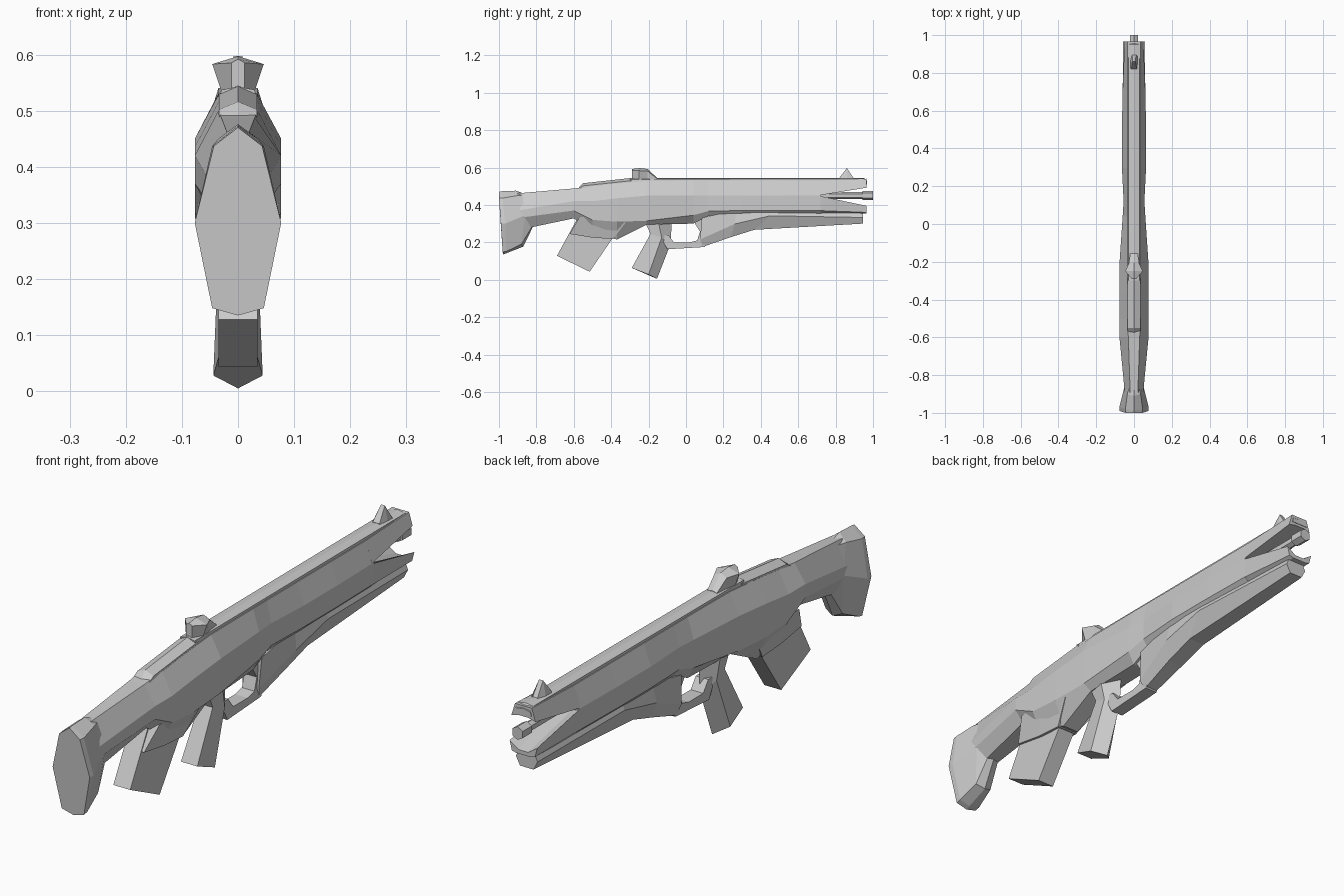
import bpy, bmesh, math
from mathutils import Matrix


def finish(name, bm):
    bmesh.ops.recalc_face_normals(bm, faces=bm.faces)
    me = bpy.data.meshes.new(name)
    bm.to_mesh(me)
    bm.free()
    ob = bpy.data.objects.new(name, me)
    bpy.context.collection.objects.link(ob)
    return ob


def loft(name, half_rings):
    """Skin half outlines of (x, y, z), mirrored across x = 0, and cap the ends."""
    bm = bmesh.new()
    rings = []
    for half in half_rings:
        full = list(half) + [(-x, y, z) for x, y, z in reversed(half) if x > 0]
        rings.append([bm.verts.new(p) for p in full])
    n = len(rings[0])
    for a, b in zip(rings, rings[1:]):
        for i in range(n):
            j = (i + 1) % n
            bm.faces.new((a[i], a[j], b[j], b[i]))
    bm.faces.new(rings[0])
    bm.faces.new(rings[-1])
    return finish(name, bm)


def flat(y, *xz):
    return [(x, y, z) for x, z in xz]


def prism(name, profile, w):
    """Extrude a side profile of (y, z) to half width w."""
    bm = bmesh.new()
    f = bm.faces.new([bm.verts.new((-w, y, z)) for y, z in profile])
    ext = bmesh.ops.extrude_face_region(bm, geom=[f])["geom"]
    bmesh.ops.translate(bm, vec=(2 * w, 0, 0),
                        verts=[g for g in ext if isinstance(g, bmesh.types.BMVert)])
    return finish(name, bm)


def tube(name, y0, y1, r, z, sides=6):
    bm = bmesh.new()
    bmesh.ops.create_cone(bm, cap_ends=True, segments=sides, radius1=r, radius2=r, depth=y1 - y0,
                          matrix=Matrix.Translation((0, (y0 + y1) / 2, z))
                          @ Matrix.Rotation(math.pi / 2, 4, 'X'))
    return finish(name, bm)


# receiver: y, then z and half width at top, upper crease, lower crease, bottom
stations = [
    (-.90, .462, .02, .37, .048, .33, .048, .265, .022),
    (-.60, .488, .03, .42, .077, .37, .077, .328, .04),
    (-.50, .50, .035, .42, .077, .32, .077, .26, .045),
    (-.37, .515, .035, .435, .077, .31, .077, .215, .035),
    (-.21, .528, .035, .45, .077, .315, .07, .295, .035),
    (.04, .53, .035, .45, .06, .345, .06, .30, .035),
    (.12, .53, .035, .45, .055, .367, .055, .34, .035),
    (.30, .53, .035, .45, .064, .37, .064, .34, .04),
    (.50, .53, .035, .45, .064, .37, .064, .345, .04),
    (.72, .53, .035, .45, .06, .37, .06, .345, .035),
]
loft("receiver", [flat(s[0], *[(s[i + 1], s[i]) for i in (1, 3, 5, 7)]) for s in stations])

# split muzzle shroud
loft("upper_shroud", [flat(.71, (.035, .53), (.06, .451), (.03, .451)),
                      flat(.965, (.035, .54), (.05, .492), (.022, .50))])
loft("lower_shroud", [flat(.71, (.03, .44), (.06, .449), (.06, .37), (.035, .345)),
                      flat(.965, (.02, .37), (.057, .395), (.048, .36), (.03, .355))])

# barrel and muzzle tip
tube("barrel", .65, .95, .018, .45)
tube("muzzle_tip", .945, 1.0, .025, .45)

# flared butt with a tilted rear plate
loft("butt", [
    [(0, -1, .47), (.043, -1, .437), (.077, -.99, .30), (.046, -.98, .148), (0, -.978, .135)],
    [(0, -.985, .473), (.046, -.98, .437), (.077, -.967, .30), (.046, -.96, .152), (0, -.96, .142)],
    [(0, -.91, .476), (.035, -.90, .45), (.05, -.86, .345), (.035, -.88, .19), (0, -.87, .177)],
    [(0, -.855, .457), (.022, -.855, .45), (.048, -.84, .365), (.024, -.82, .29), (0, -.82, .28)]])

# raised top block and long sight rail
loft("top_block", [flat(-.575, (0, .49), (.034, .485), (.034, .47)),
                   flat(-.55, (0, .516), (.034, .502), (.036, .47)),
                   flat(-.285, (0, .545), (.034, .53), (.036, .50))])
loft("sight_rail", [flat(-.30, (0, .543), (.03, .537), (.034, .51)),
                    flat(.95, (0, .545), (.03, .54), (.034, .51)),
                    flat(.967, (0, .53), (.03, .525), (.034, .51))])

# rear and front sights
loft("rear_sight", [flat(-.29, (0, .592), (.012, .585), (.012, .53)),
                    flat(-.25, (0, .597), (.046, .583), (.028, .53)),
                    flat(-.205, (0, .592), (.026, .58), (.024, .53)),
                    flat(-.155, (0, .545), (.02, .54), (.02, .53))])
loft("front_sight", [flat(.82, (.014, .545), (.022, .53)),
                     flat(.86, (.008, .597), (.022, .53)),
                     flat(.895, (.01, .545), (.022, .53))])

# magazine and its well
prism("magazine", [(-.69, .128), (-.515, .043), (-.38, .24), (-.38, .33), (-.58, .33)], .035)
loft("magazine_well", [
    [(.045, -.622, .245), (.045, -.50, .225), (.045, -.39, .218)],
    [(.072, -.57, .335), (.074, -.46, .335), (.074, -.30, .335)]])

# pistol grip with a ridged front
loft("grip", [
    [(.034, -.29, .063), (.044, -.20, .028), (0, -.155, .005)],
    [(.028, -.19, .245), (.036, -.13, .225), (0, -.083, .19)],
    [(.03, -.225, .32), (.04, -.15, .32), (0, -.075, .32)]])

# trigger guard, open above
prism("trigger_guard", [(-.10, .163), (.10, .175), (.14, .25), (.10, .33), (.045, .305),
                        (.075, .257), (.06, .21), (.02, .20), (-.065, .20),
                        (-.095, .24), (-.14, .24)], .026)

# fore-end
loft("fore_end", [
    [(.04, .085, .33), (.034, .075, .215), (.024, .09, .176)],
    [(.048, .27, .375), (.06, .26, .298), (.032, .24, .228)],
    [(.048, .45, .375), (.06, .45, .342), (.034, .365, .267)],
    [(.035, .945, .355), (.045, .945, .333), (.028, .945, .30)]])
